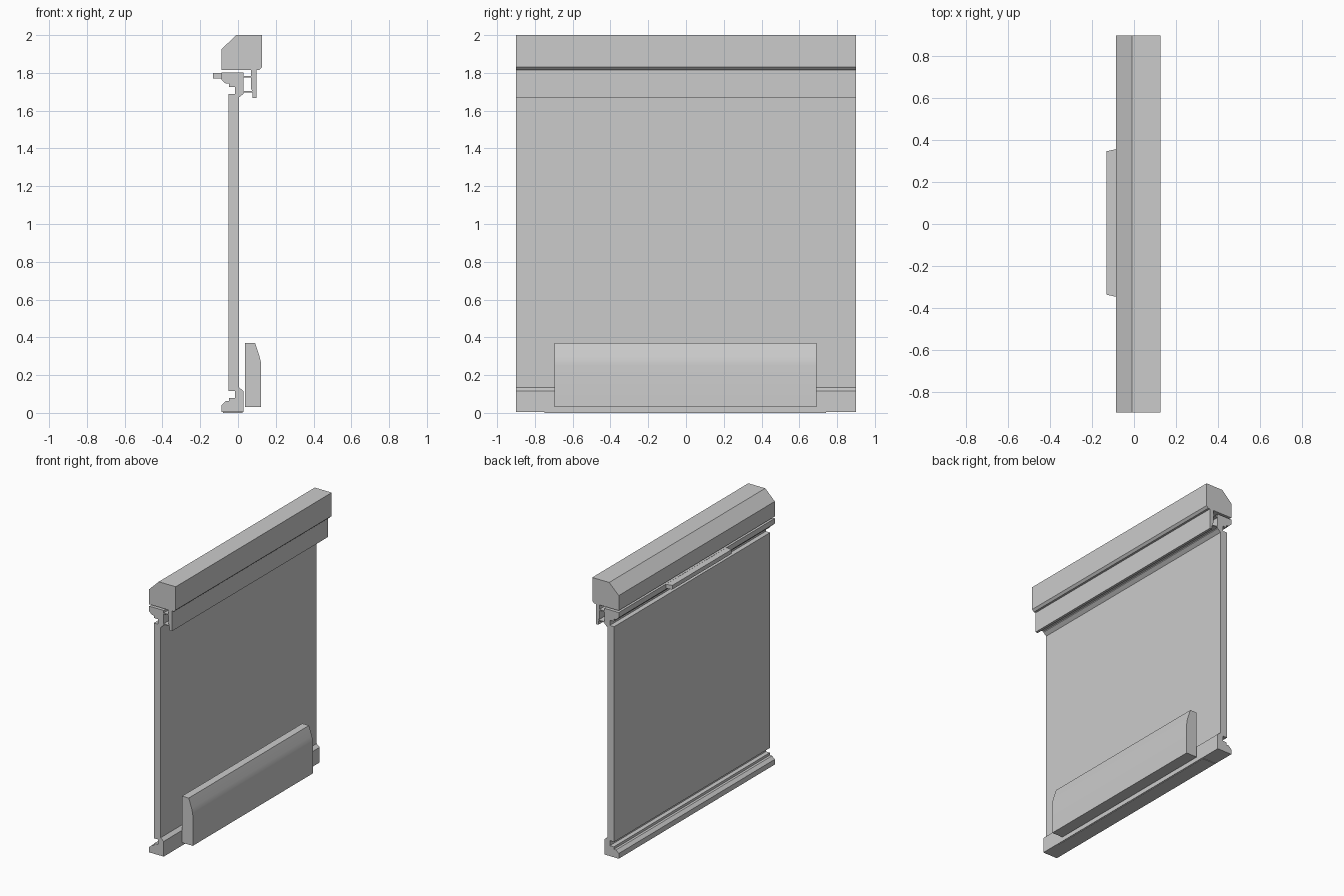
import bpy, bmesh

if "Cube" in bpy.data.objects:
    bpy.data.objects.remove(bpy.data.objects["Cube"])


def extrude(name, profile, y0=-0.9, y1=0.9, taper=0.0, smooth=False):
    """Extrude an x-z profile along y; taper pulls in the ends at the profile's lowest x."""
    bm = bmesh.new()
    xmin = min(p[0] for p in profile)
    rings = []
    for y, s in ((y0, 1), (y1, -1)):
        rings.append([bm.verts.new((x, y + (s * taper if x == xmin else 0), z))
                      for x, z in profile])
    a, b = rings
    bm.faces.new(a)
    bm.faces.new(b[::-1])
    n = len(profile)
    for i in range(n):
        j = (i + 1) % n
        bm.faces.new((a[j], a[i], b[i], b[j]))
    bmesh.ops.recalc_face_normals(bm, faces=bm.faces[:])
    mesh = bpy.data.meshes.new(name)
    bm.to_mesh(mesh)
    bm.free()
    ob = bpy.data.objects.new(name, mesh)
    bpy.context.collection.objects.link(ob)
    if smooth:
        bpy.context.view_layer.objects.active = ob
        ob.select_set(True)
        bpy.ops.object.shade_smooth_by_angle(angle=0.35)
        ob.select_set(False)
    return ob


def rect(x0, x1, z0, z1):
    return [(x0, z0), (x1, z0), (x1, z1), (x0, z1)]


# Top header with one broad bevel and a small lower bevel
extrude("header", [(-0.087, 1.815), (0.112, 1.815), (0.127, 1.83), (0.127, 2.0),
                   (-0.01, 2.0), (-0.087, 1.925)])

# Main flat panel
extrude("panel", rect(-0.05, 0.005, 0.117, 1.688))

# Grooved rails, the upper one mirrored from the lower one
rail = [(-0.087, 0.004), (0.03, 0.004), (0.03, 0.115), (0.005, 0.135),
        (0.005, 0.117), (-0.015, 0.117), (-0.015, 0.08), (-0.047, 0.08),
        (-0.047, 0.062), (-0.065, 0.062), (-0.087, 0.042)]
extrude("bottom_rail", rail)
extrude("top_rail", [(x, 1.805 - z) for x, z in rail])

# Thin seal under the bottom rail
extrude("bottom_seal", rect(-0.08, 0.025, 0.0, 0.004), -0.75, 0.74)

# Hanging plate beside the top rail, with its two thin webs
extrude("hanger_plate", [(0.078, 1.668), (0.097, 1.668), (0.097, 1.815),
                         (0.068, 1.815), (0.068, 1.72), (0.078, 1.70)])
extrude("hanger_web_upper", rect(0.03, 0.068, 1.775, 1.783))
extrude("hanger_web_lower", rect(0.03, 0.078, 1.697, 1.704))

# Narrow grip on the back of the top rail
extrude("back_grip", rect(-0.132, -0.087, 1.77, 1.80), -0.347, 0.357, taper=0.01)

# Lower cover box with a sloped, softly rounded front
extrude("lower_cover", [(0.036, 0.03), (0.123, 0.03), (0.123, 0.25), (0.12, 0.275),
                        (0.113, 0.302), (0.09, 0.37), (0.036, 0.37)],
        -0.697, 0.69, smooth=True)
